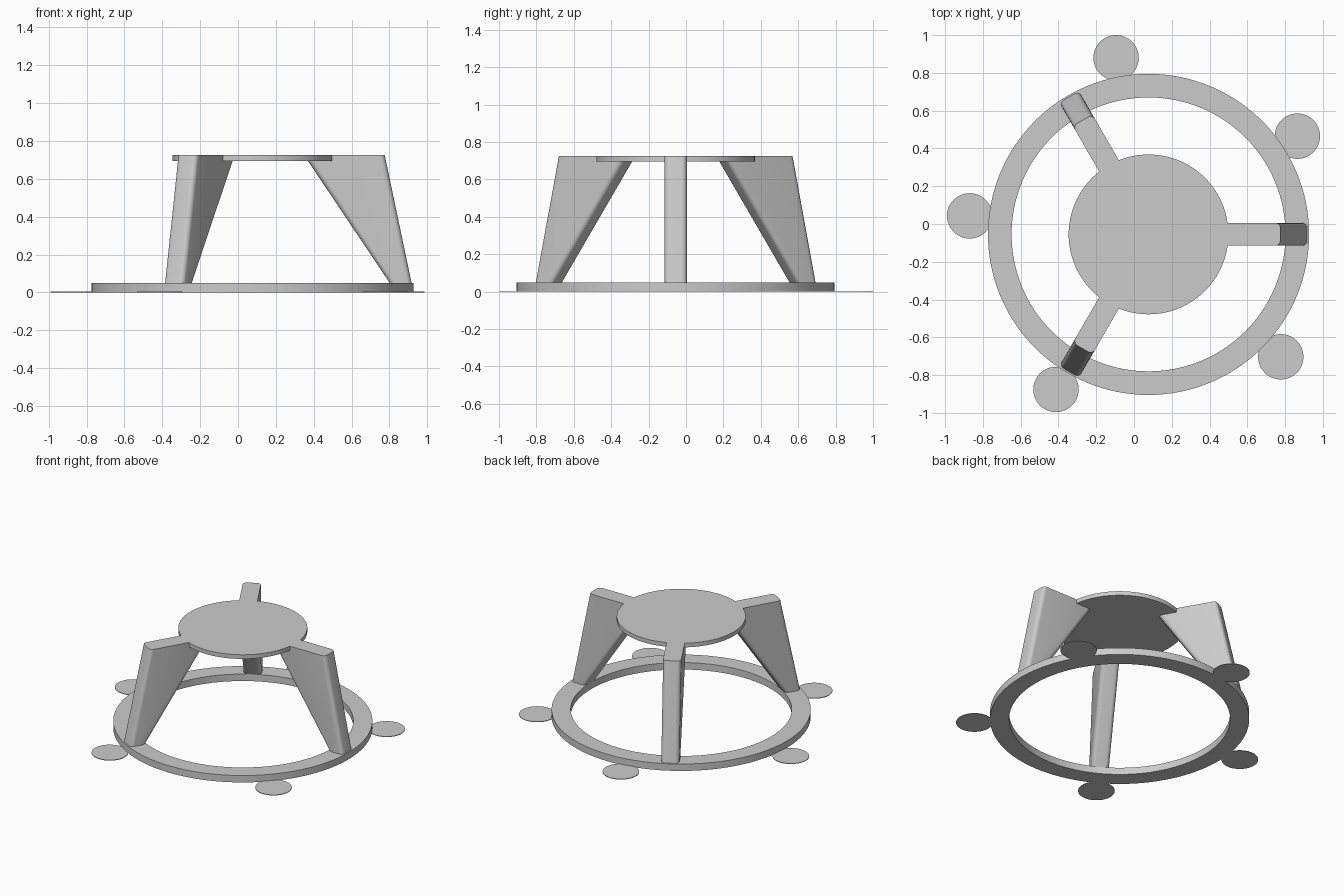
import bpy
import bmesh
import math
from mathutils import Matrix

if "Cube" in bpy.data.objects:
    bpy.data.objects.remove(bpy.data.objects["Cube"])

CX, CY = 0.077, -0.055      # axis of the stand
SEG = 128

grey = bpy.data.materials.new("plain grey")
grey.diffuse_color = (0.6, 0.6, 0.6, 1)
grey.use_nodes = True
grey.node_tree.nodes["Principled BSDF"].inputs["Base Color"].default_value = grey.diffuse_color


def finish(name, bm, x=0, y=0, turn=0):
    """Turn a bmesh into a placed, smooth-by-angle object."""
    bmesh.ops.recalc_face_normals(bm, faces=bm.faces)
    mesh = bpy.data.meshes.new(name)
    bm.to_mesh(mesh)
    bm.free()
    mesh.materials.append(grey)
    ob = bpy.data.objects.new(name, mesh)
    bpy.context.collection.objects.link(ob)
    ob.location = (x, y, 0)
    ob.rotation_euler.z = turn
    bpy.ops.object.select_all(action='DESELECT')
    ob.select_set(True)
    bpy.context.view_layer.objects.active = ob
    bpy.ops.object.shade_smooth_by_angle(angle=math.radians(35))
    return ob


def disc(name, x, y, r, z0, z1, seg=SEG):
    bm = bmesh.new()
    bmesh.ops.create_cone(bm, cap_ends=True, segments=seg, radius1=r, radius2=r,
                          depth=z1 - z0, matrix=Matrix.Translation((0, 0, (z0 + z1) / 2)))
    return finish(name, bm, x, y)


# Base ring: rectangular section swept round the axis
bm = bmesh.new()
section = [(0.725, 0), (0.85, 0), (0.85, 0.05), (0.725, 0.05)]
rings = []
for i in range(SEG):
    a = 2 * math.pi * i / SEG
    rings.append([bm.verts.new((r * math.cos(a), r * math.sin(a), z)) for r, z in section])
for i in range(SEG):
    p, q = rings[i], rings[(i + 1) % SEG]
    for j in range(4):
        k = (j + 1) % 4
        bm.faces.new((p[j], q[j], q[k], p[k]))
finish("base_ring", bm, CX, CY)

# Round top plate
disc("top_plate", CX, CY, 0.423, 0.695, 0.725)

# Three tapering legs with rounded long edges
profile = [(0.728, 0.045), (0.841, 0.045), (0.698, 0.725), (0.272, 0.725)]
for n in range(3):
    bm = bmesh.new()
    sides = [[bm.verts.new((r, y, z)) for r, z in profile] for y in (-0.06, 0.06)]
    bm.faces.new(sides[0])
    bm.faces.new(sides[1][::-1])
    for j in range(4):
        k = (j + 1) % 4
        bm.faces.new((sides[0][j], sides[1][j], sides[1][k], sides[0][k]))
    long_edges = [e for e in bm.edges if abs(e.verts[0].co.z - e.verts[1].co.z) > 0.5]
    bmesh.ops.bevel(bm, geom=long_edges, offset=0.027, segments=6, profile=0.5,
                    affect='EDGES')
    finish("leg_%d" % (n + 1), bm, CX, CY, n * 2 * math.pi / 3)

# Thin round pads around the base
pads = [(-0.095, 0.88), (0.865, 0.465), (-0.87, 0.043), (0.777, -0.703), (-0.413, -0.876)]
for n, (x, y) in enumerate(pads):
    disc("floor_pad_%d" % (n + 1), x, y, 0.12, 0, 0.004, 64)
